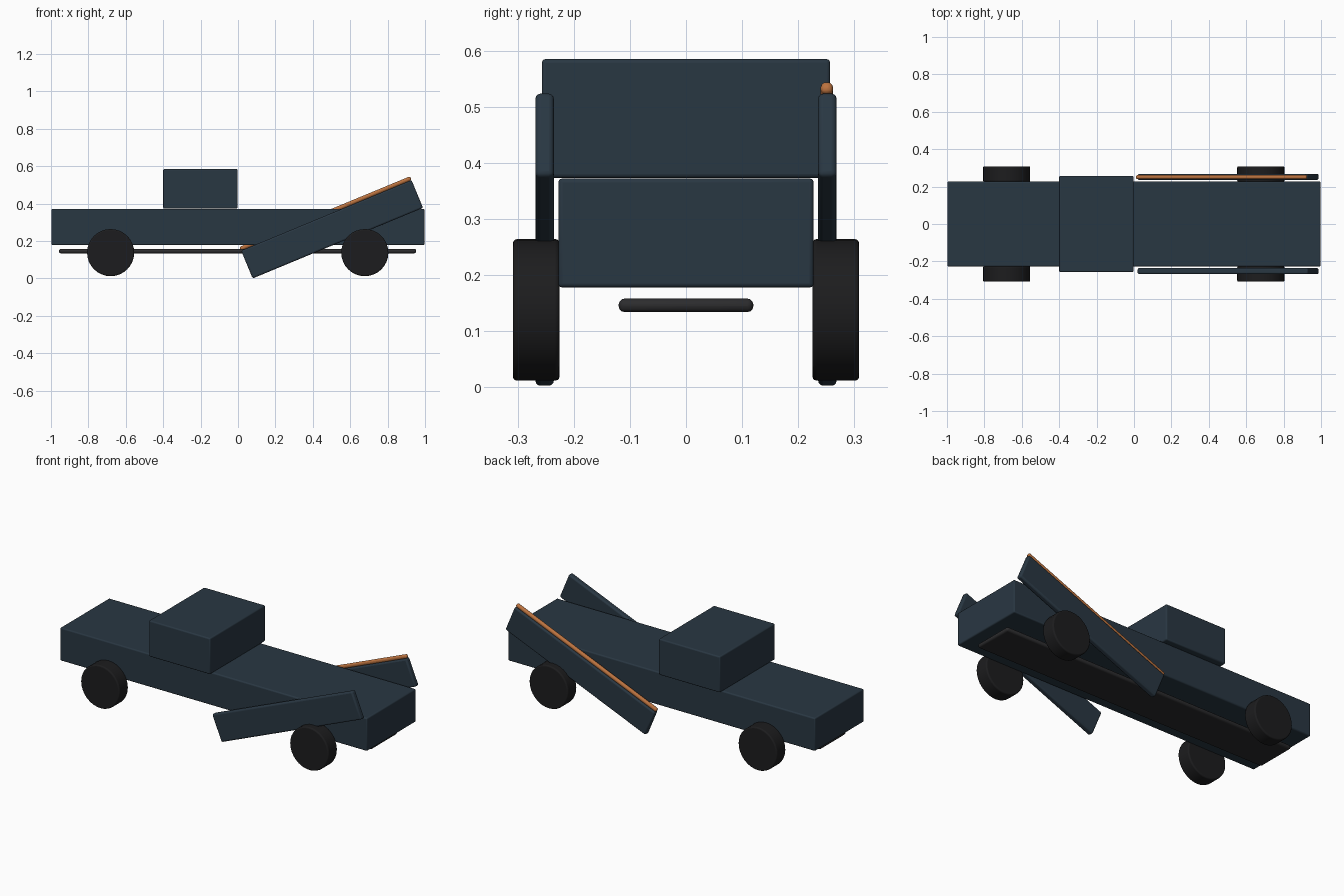
import bpy
from math import radians, sin, cos

if "Cube" in bpy.data.objects:
    bpy.data.objects.remove(bpy.data.objects["Cube"])

def material(name, rgb):
    m = bpy.data.materials.new(name)
    m.diffuse_color = (*rgb, 1)
    m.use_nodes = True
    m.node_tree.nodes["Principled BSDF"].inputs["Base Color"].default_value = m.diffuse_color
    return m

NAVY = material("navy_paint", (0.022, 0.038, 0.055))
BLACK = material("black_rubber", (0.012, 0.012, 0.013))
DARK = material("dark_underside", (0.025, 0.025, 0.027))
COPPER = material("copper", (0.5, 0.17, 0.05))

def finish(ob, name, mat, bevel):
    ob.name = name
    ob.data.materials.append(mat)
    bpy.ops.object.transform_apply(location=False, rotation=False, scale=True)
    b = ob.modifiers.new("soft_edges", 'BEVEL')
    b.width = bevel
    b.segments = 3
    b.limit_method = 'ANGLE'
    bpy.ops.object.shade_smooth_by_angle(angle=radians(35))
    return ob

def box(name, loc, size, mat, bevel, tilt=0):
    bpy.ops.mesh.primitive_cube_add(size=1, location=loc, rotation=(0, -tilt, 0))
    ob = bpy.context.object
    ob.scale = size
    return finish(ob, name, mat, bevel)

def wheel(name, x, y):
    bpy.ops.mesh.primitive_cylinder_add(vertices=32, radius=0.126, depth=0.083,
                                        location=(x, y, 0.138), rotation=(radians(90), 0, 0))
    return finish(bpy.context.object, name, BLACK, 0.007)

# Body, cab and underside plate
box("body", (0, 0, 0.275), (1.995, 0.455, 0.194), NAVY, 0.007)
box("cab", (-0.201, 0, 0.479), (0.398, 0.514, 0.212), NAVY, 0.007)
box("underside_plate", (-0.002, 0, 0.146), (1.91, 0.24, 0.024), DARK, 0.0105)

# Wheels
for end, x in (("rear", -0.681), ("front", 0.678)):
    for side, s in (("left", 1), ("right", -1)):
        wheel(f"{end}_{side}_wheel", x, s * 0.267)

# Tilted side panels
TILT = radians(22.5)
for side, s in (("left", 1), ("right", -1)):
    box(f"{side}_panel", (0.503, s * 0.252, 0.263), (0.986, 0.033, 0.161), NAVY, 0.009, TILT)

# Copper trim along the top edge of the left panel
off = 0.091
box("copper_trim", (0.503 - off * sin(TILT), 0.251, 0.263 + off * cos(TILT)),
    (0.988, 0.022, 0.022), COPPER, 0.009, TILT)
